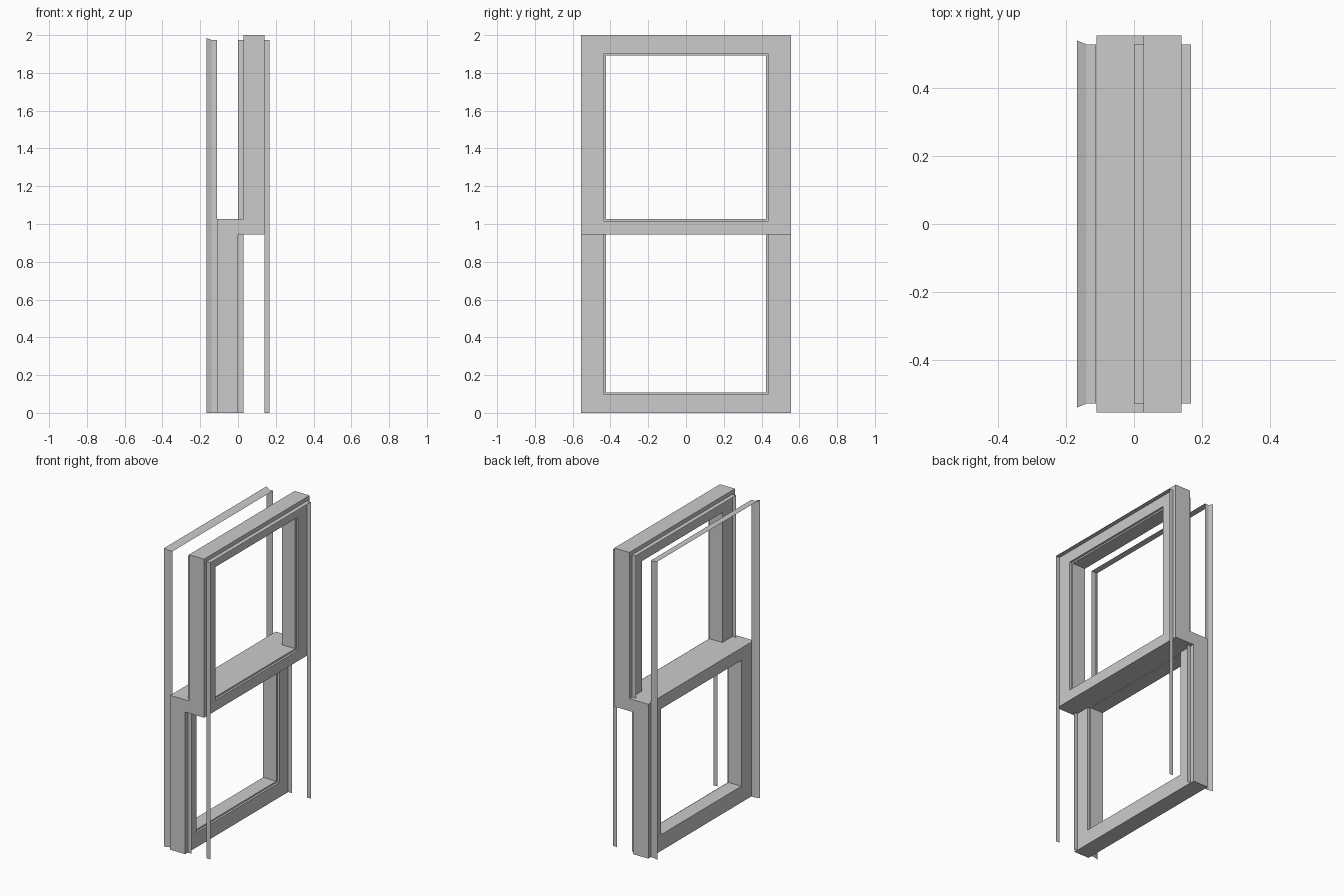
import bpy, bmesh

if "Cube" in bpy.data.objects:
    bpy.data.objects.remove(bpy.data.objects["Cube"])

HALF_W = 0.555          # outer half width of both sashes
OPEN_W = 0.423          # half width of the clear opening
REBATE = 0.011          # glazing rebate step
RAIL = (0.945, 1.027)   # meeting rail height range


def make_object(name, bm):
    bmesh.ops.recalc_face_normals(bm, faces=bm.faces)
    mesh = bpy.data.meshes.new(name)
    bm.to_mesh(mesh)
    bm.free()
    obj = bpy.data.objects.new(name, mesh)
    bpy.context.collection.objects.link(obj)
    return obj


def sash(name, x0, x1, outer_z, open_z, rebate_z):
    """Rectangular frame made by bridging its cross-section loops."""
    xr = x1 - 0.014
    loops = [(x0, HALF_W, outer_z), (x1, HALF_W, outer_z),
             (x1, OPEN_W + REBATE, rebate_z), (xr, OPEN_W + REBATE, rebate_z),
             (xr, OPEN_W, open_z), (x0, OPEN_W, open_z)]
    bm = bmesh.new()
    rings = [[bm.verts.new((x, y, z)) for y, z in
              ((-w, lo), (w, lo), (w, hi), (-w, hi))] for x, w, (lo, hi) in loops]
    for a, b in zip(rings, rings[1:] + rings[:1]):
        for i in range(4):
            j = (i + 1) % 4
            bm.faces.new((a[i], a[j], b[j], b[i]))
    return make_object(name, bm)


def jamb_strip(name, profile):
    """Thin sheet running up one side, across the head and down the other."""
    bm = bmesh.new()
    rows = [[bm.verts.new((x, y, z)) for y, z in
             ((-w, 0), (-w, top), (w, top), (w, 0))] for x, w, top in profile]
    for a, b in zip(rows, rows[1:]):
        for i in range(3):
            bm.faces.new((a[i], a[i + 1], b[i + 1], b[i]))
    return make_object(name, bm)


# Sliding sashes
sash("lower_sash", -0.111, 0.0, (0, RAIL[1]), (0.108, RAIL[0]), (0.098, RAIL[0] + 0.001))
sash("upper_sash", 0.028, 0.139, (RAIL[0], 2.0), (RAIL[1], 1.892), (RAIL[1] - REBATE, 1.902))

# Filler joining the two meeting rails
bm = bmesh.new()
bmesh.ops.create_cube(bm, size=1)
bmesh.ops.scale(bm, vec=(0.028, 2 * HALF_W, RAIL[1] - RAIL[0]), verts=bm.verts)
bmesh.ops.translate(bm, vec=(0.014, 0, sum(RAIL) / 2), verts=bm.verts)
make_object("meeting_rail_filler", bm)

# Exposed jamb faces: flared outer stop, parting stop, inner stop
jamb_strip("outer_stop", [(-0.167, 0.539, 1.985), (-0.139, 0.528, 1.974), (-0.112, 0.528, 1.974)])
jamb_strip("parting_stop", [(0.0, 0.528, 1.974), (0.028, 0.528, 1.974)])
jamb_strip("inner_stop", [(0.139, 0.528, 1.974), (0.167, 0.528, 1.974)])
